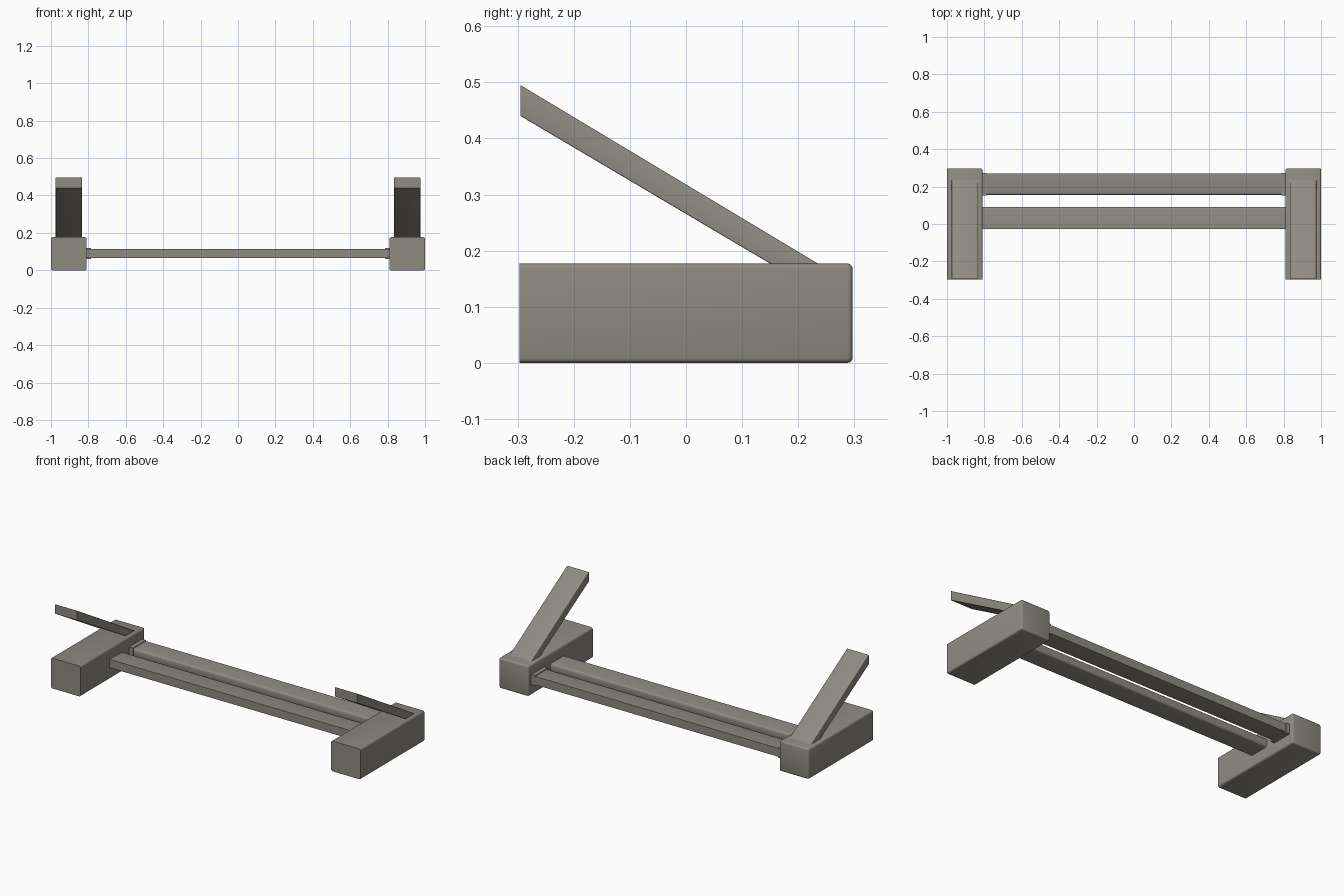
import bpy, bmesh

if "Cube" in bpy.data.objects:
    bpy.data.objects.remove(bpy.data.objects["Cube"])

grey = bpy.data.materials.new("warm_grey")
grey.diffuse_color = (0.275, 0.258, 0.228, 1)
grey.use_nodes = True
grey.node_tree.nodes["Principled BSDF"].inputs["Base Color"].default_value = grey.diffuse_color


def prism(name, profile, x0, x1, bevels=()):
    """Extrude a (y, z) profile along x; bevels = [(edge rule, width)]."""
    bm = bmesh.new()
    face = bm.faces.new([bm.verts.new((x0, y, z)) for y, z in profile])
    ext = bmesh.ops.extrude_face_region(bm, geom=[face])
    for v in ext["geom"]:
        if isinstance(v, bmesh.types.BMVert):
            v.co.x = x1
    bmesh.ops.recalc_face_normals(bm, faces=bm.faces)
    for rule, width in bevels:
        edges = [e for e in bm.edges if rule((e.verts[0].co + e.verts[1].co) / 2)]
        bmesh.ops.bevel(bm, geom=edges, offset=width, segments=3,
                        profile=0.5, affect='EDGES')
    mesh = bpy.data.meshes.new(name)
    bm.to_mesh(mesh)
    bm.free()
    mesh.materials.append(grey)
    obj = bpy.data.objects.new(name, mesh)
    bpy.context.collection.objects.link(obj)
    bpy.context.view_layer.objects.active = obj
    obj.select_set(True)
    bpy.ops.object.shade_smooth_by_angle(angle=0.6)
    obj.select_set(False)
    return obj


def rect(y0, y1, z0, z1):
    return [(y0, z0), (y1, z0), (y1, z1), (y0, z1)]


for side, s in (("left", -1), ("right", 1)):
    xa, xb = sorted((s * 0.81, s * 1.0))
    # foot block, rounded except at its flat front end
    prism(side + "_foot_block", rect(-0.297, 0.297, 0.0, 0.177), xa, xb,
          [(lambda c: c.y > -0.29, 0.009)])
    # sloping arm rising towards the front, vertical cut tip
    xa, xb = sorted((s * 0.833, s * 0.975))
    prism(side + "_sloping_arm",
          [(-0.295, 0.495), (-0.295, 0.44), (0.165, 0.168), (0.25, 0.168)],
          xa, xb, [(lambda c: abs(c.y) < 0.2 and c.z > 0.25
                    and abs(abs(c.x) - 0.904) > 0.05, 0.003)])
    # collars where the rails meet the blocks
    xa, xb = sorted((s * 0.785, s * 0.82))
    prism(side + "_back_rail_collar", rect(0.152, 0.273, 0.061, 0.119), xa, xb)

# cross rails with softened inner edges
prism("front_rail", rect(-0.027, 0.092, 0.066, 0.115), -0.82, 0.82,
      [(lambda c: abs(c.x) < 0.1 and c.y > 0.08, 0.012)])
prism("back_rail", rect(0.155, 0.27, 0.066, 0.115), -0.82, 0.82,
      [(lambda c: abs(c.x) < 0.1 and c.y < 0.17, 0.012)])
